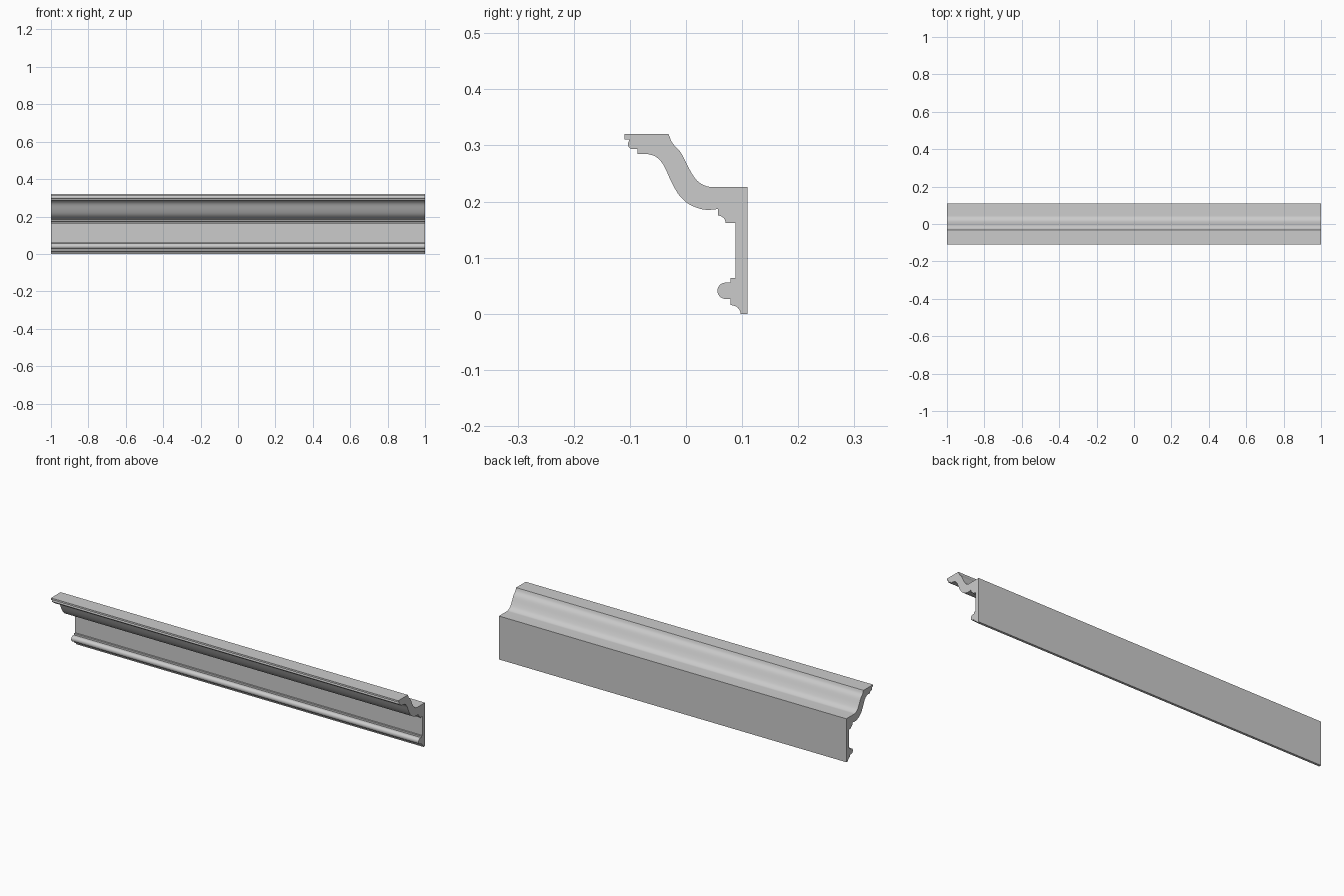
import bpy, bmesh, math
from mathutils import Vector

if "Cube" in bpy.data.objects:
    bpy.data.objects.remove(bpy.data.objects["Cube"])


def arc(cy, cz, ry, rz, a0, a1, n=8):
    """Elliptical arc in the (y, z) plane, angles in degrees."""
    angles = [math.radians(a0 + (a1 - a0) * i / n) for i in range(n + 1)]
    return [(cy + ry * math.cos(a), cz + rz * math.sin(a)) for a in angles]


def spline(pts, n=4):
    """Smooth curve passing through all the points."""
    p = [Vector(q) for q in pts]
    p = [2 * p[0] - p[1]] + p + [2 * p[-1] - p[-2]]
    out = []
    for a, b, c, d in zip(p, p[1:], p[2:], p[3:]):
        for i in range(n):
            t = i / n
            out.append(tuple(0.5 * (2 * b + (c - a) * t + (2 * a - 5 * b + 4 * c - d) * t * t
                                    + (3 * b - a - 3 * c + d) * t ** 3)))
    return out + [tuple(pts[-1])]


def extrude_profile(name, profile, length):
    bm = bmesh.new()
    face = bm.faces.new([bm.verts.new((-length / 2, y, z)) for y, z in profile])
    ext = bmesh.ops.extrude_face_region(bm, geom=[face])
    verts = [g for g in ext["geom"] if isinstance(g, bmesh.types.BMVert)]
    bmesh.ops.translate(bm, verts=verts, vec=(length, 0, 0))
    bmesh.ops.recalc_face_normals(bm, faces=bm.faces)
    mesh = bpy.data.meshes.new(name)
    bm.to_mesh(mesh)
    bm.free()
    obj = bpy.data.objects.new(name, mesh)
    bpy.context.collection.objects.link(obj)
    return obj


# Flat back and ledge
profile = [(0.11, 0), (0.11, 0.226)]
# Upper side of the S-curved crown
profile += spline([(0.048, 0.226), (0.036, 0.2275), (0.02, 0.237), (0.007, 0.256),
                   (-0.009, 0.287), (-0.024, 0.304), (-0.031, 0.32)])
# Top lip with a small bead below it
profile += [(-0.11, 0.32), (-0.11, 0.311), (-0.101, 0.311)]
profile += arc(-0.095, 0.302, 0.0085, 0.0085, 140, 270)
profile += [(-0.086, 0.2935), (-0.086, 0.285)]
# Underside of the S-curve
profile += spline([(-0.07, 0.285), (-0.054, 0.28), (-0.04, 0.265), (-0.026, 0.235),
                   (-0.012, 0.211), (0.006, 0.195), (0.03, 0.186), (0.05, 0.1855)])
# Step and small cove under the crown
profile += [(0.057, 0.187)]
profile += arc(0.057, 0.162, 0.0135, 0.013, 90, 0, 6)
# Flat frieze
profile += [(0.088, 0.162), (0.088, 0.064), (0.079, 0.064), (0.079, 0.0555)]
# Round bead near the bottom
profile += arc(0.0705, 0.041, 0.0145, 0.0145, 90, 270, 14)
# Bottom step and cove
profile += [(0.079, 0.0265)]
profile += arc(0.079, 0.0, 0.0185, 0.0155, 90, 0, 6)

moulding = extrude_profile("crown_moulding", profile, 2.0)
bpy.context.view_layer.objects.active = moulding
moulding.select_set(True)
bpy.ops.object.shade_smooth_by_angle(angle=math.radians(30))
